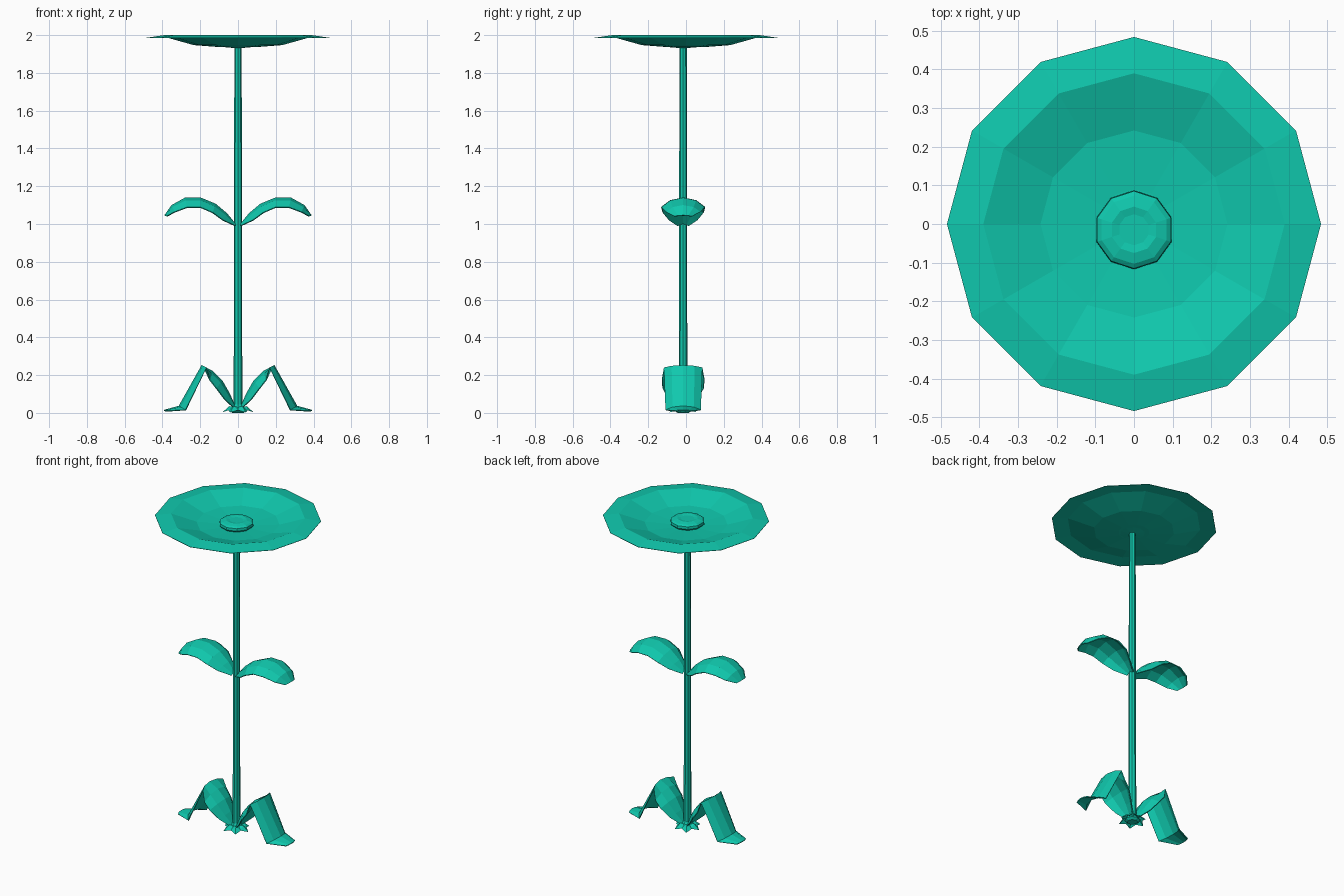
import bpy, bmesh, math

if "Cube" in bpy.data.objects:
    bpy.data.objects.remove(bpy.data.objects["Cube"])

CY = -0.015  # stem axis sits slightly forward of centre

mat = bpy.data.materials.new("leaf_green")
mat.diffuse_color = (0.005, 0.58, 0.42, 1)
mat.use_nodes = True
mat.node_tree.nodes["Principled BSDF"].inputs["Base Color"].default_value = mat.diffuse_color


def make_object(name, bm):
    bmesh.ops.remove_doubles(bm, verts=bm.verts, dist=1e-5)
    bmesh.ops.recalc_face_normals(bm, faces=bm.faces)
    me = bpy.data.meshes.new(name)
    bm.to_mesh(me)
    bm.free()
    me.materials.append(mat)
    ob = bpy.data.objects.new(name, me)
    bpy.context.collection.objects.link(ob)
    return ob


def grid_faces(bm, rows, closed):
    n = len(rows[0])
    for a, b in zip(rows, rows[1:]):
        for i in range(n if closed else n - 1):
            j = (i + 1) % n
            bm.faces.new((a[i], a[j], b[j], b[i]))


def lathe(name, profile, sides, cy=CY, phase=0.0):
    """Revolve an (r, z) profile; ends are capped."""
    bm = bmesh.new()
    rows = []
    for r, z in profile:
        rows.append([bm.verts.new((r * math.cos(phase + math.tau * i / sides),
                                   cy + r * math.sin(phase + math.tau * i / sides), z))
                     for i in range(sides)])
    grid_faces(bm, rows, True)
    bm.faces.new(rows[0])
    bm.faces.new(rows[-1])
    return make_object(name, bm)


def leaf(name, stations, side):
    """Arched leaf sheet: stations are (x, z, half width, edge drop x, edge drop z)."""
    bm = bmesh.new()
    rows = []
    for x, z, w, dx, dz in stations:
        rows.append([bm.verts.new((side * (x + dx * d), CY + w * t, z + dz * d))
                     for t, d in ((-1, 1), (-0.6, 0.3), (0, 0), (0.6, 0.3), (1, 1))])
    grid_faces(bm, rows, False)
    ob = make_object(name, bm)
    mod = ob.modifiers.new("thickness", "SOLIDIFY")
    mod.thickness = 0.006
    mod.offset = 0
    return ob


# Stem
lathe("stem", [(0.024, 0.0), (0.021, 0.6), (0.021, 1.3), (0.019, 1.945)], 8)

# Flower dish: drooping rim, shallow bowl
lathe("flower_dish", [(0.09, 1.936), (0.235, 1.947), (0.39, 1.991), (0.484, 1.984),
                      (0.484, 1.986), (0.39, 2.0), (0.242, 1.954), (0.09, 1.943)], 12, cy=0)

# Flower centre, poking through above and below the dish
lathe("flower_centre", [(0.025, 1.932), (0.085, 1.937), (0.102, 1.955), (0.1, 1.97),
                        (0.088, 1.978), (0.06, 1.984), (0.04, 1.98)], 10, phase=math.pi / 10)

# Upper leaves
upper = [(0.015, 1.0, 0.03, 0.0, -0.01), (0.06, 1.055, 0.075, 0.02, -0.035),
         (0.12, 1.105, 0.108, 0.015, -0.045), (0.2, 1.138, 0.115, 0.0, -0.05),
         (0.28, 1.137, 0.112, -0.01, -0.05), (0.35, 1.098, 0.09, -0.015, -0.035),
         (0.387, 1.045, 0.045, -0.01, -0.005)]
# Lower leaves, folded over with flat tips resting on the ground
lower = [(0.015, 0.03, 0.03, 0.0, -0.01), (0.045, 0.1, 0.075, 0.025, -0.03),
         (0.085, 0.17, 0.108, 0.03, -0.04), (0.135, 0.22, 0.112, 0.015, -0.045),
         (0.192, 0.25, 0.1, -0.025, -0.012), (0.312, 0.035, 0.092, -0.035, -0.02),
         (0.392, 0.013, 0.045, -0.01, -0.004)]
for side, word in ((1, "right"), (-1, "left")):
    leaf("upper_leaf_" + word, upper, side)
    leaf("lower_leaf_" + word, lower, side)

# Small pointed root lobes around the foot of the stem
bm = bmesh.new()
for k in range(6):
    a = math.tau * k / 6
    pts = [(0.015, -0.018, 0.028), (0.05, -0.03, 0.014), (0.083, 0, 0.003),
           (0.05, 0.03, 0.014), (0.015, 0.018, 0.028), (0.045, 0, 0.036)]
    v = [bm.verts.new((x * math.cos(a) - y * math.sin(a),
                       CY + x * math.sin(a) + y * math.cos(a), z)) for x, y, z in pts]
    for i, j in ((0, 1), (1, 2), (2, 3), (3, 4), (4, 0)):
        bm.faces.new((v[i], v[j], v[5]))
make_object("root_lobes", bm)
lathe("root_base", [(0.03, 0.0), (0.045, 0.012), (0.025, 0.045)], 8)
